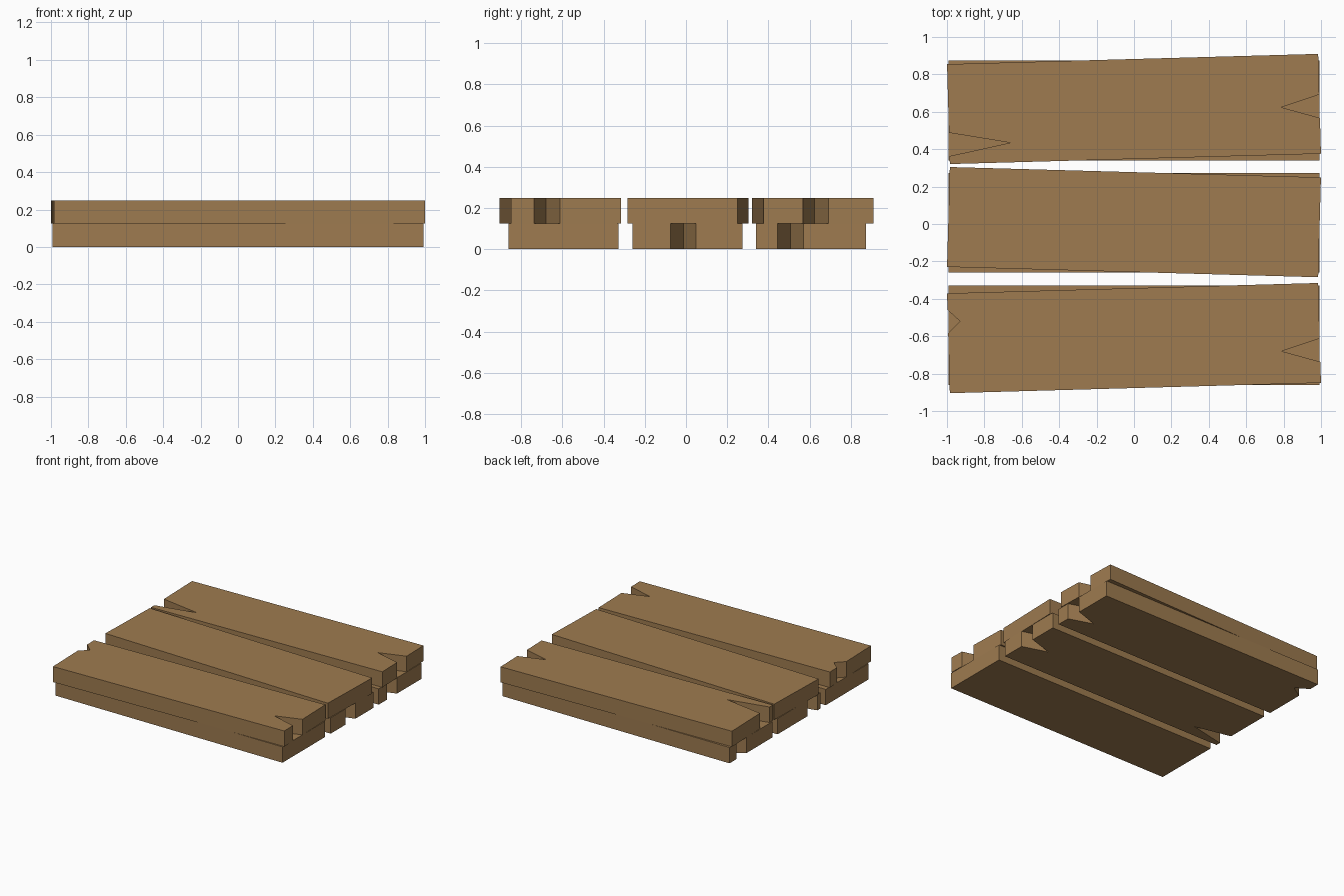
import bpy, bmesh, math

if "Cube" in bpy.data.objects:
    bpy.data.objects.remove(bpy.data.objects["Cube"])

wood = bpy.data.materials.new("brown wood")
wood.diffuse_color = (0.342, 0.198, 0.080, 1)
wood.use_nodes = True
wood.node_tree.nodes["Principled BSDF"].inputs["Base Color"].default_value = wood.diffuse_color

L, W = 1.985, 0.534      # plank size
NOTCH = 0.0625           # half width of a split at its mouth


def plank(name, y, z0, z1, angle=0, right=None, left=None):
    """Plank with optional V-shaped splits, given as (offset, depth), in its ends."""
    h, w = L / 2, W / 2
    pts = [(-h, -w), (h, -w)]
    if right:
        o, d = right
        pts += [(h, o - NOTCH), (h - d, o), (h, o + NOTCH)]
    pts += [(h, w), (-h, w)]
    if left:
        o, d = left
        pts += [(-h, o + NOTCH), (-h + d, o), (-h, o - NOTCH)]
    bm = bmesh.new()
    base = bm.faces.new([bm.verts.new((px, py, z0)) for px, py in pts])
    top = bmesh.ops.extrude_face_region(bm, geom=[base])["geom"]
    bmesh.ops.translate(bm, vec=(0, 0, z1 - z0),
                        verts=[v for v in top if isinstance(v, bmesh.types.BMVert)])
    bmesh.ops.recalc_face_normals(bm, faces=bm.faces)
    me = bpy.data.meshes.new(name)
    bm.to_mesh(me)
    bm.free()
    me.materials.append(wood)
    ob = bpy.data.objects.new(name, me)
    ob.location.y = y
    ob.rotation_euler.z = angle
    bpy.context.collection.objects.link(ob)


# straight lower planks
Z1, Z2 = 0.125, 0.248
plank("lower_plank_back", 0.607, 0, Z1, right=(-0.1, 0.19), left=(0.12, 0.10))
plank("lower_plank_middle", 0.007, 0, Z1, right=(-0.02, 0.20), left=(-0.167, 0.29))
plank("lower_plank_front", -0.595, 0, Z1)

# slightly skewed upper planks
A = 0.0278
plank("upper_plank_back", 0.615, Z1, Z2, A, right=(-0.013, 0.205), left=(-0.162, 0.325))
plank("upper_plank_middle", 0.01, Z1, Z2, -A)
plank("upper_plank_front", -0.61, Z1, Z2, A, right=(-0.092, 0.205), left=(0.116, 0.065))
